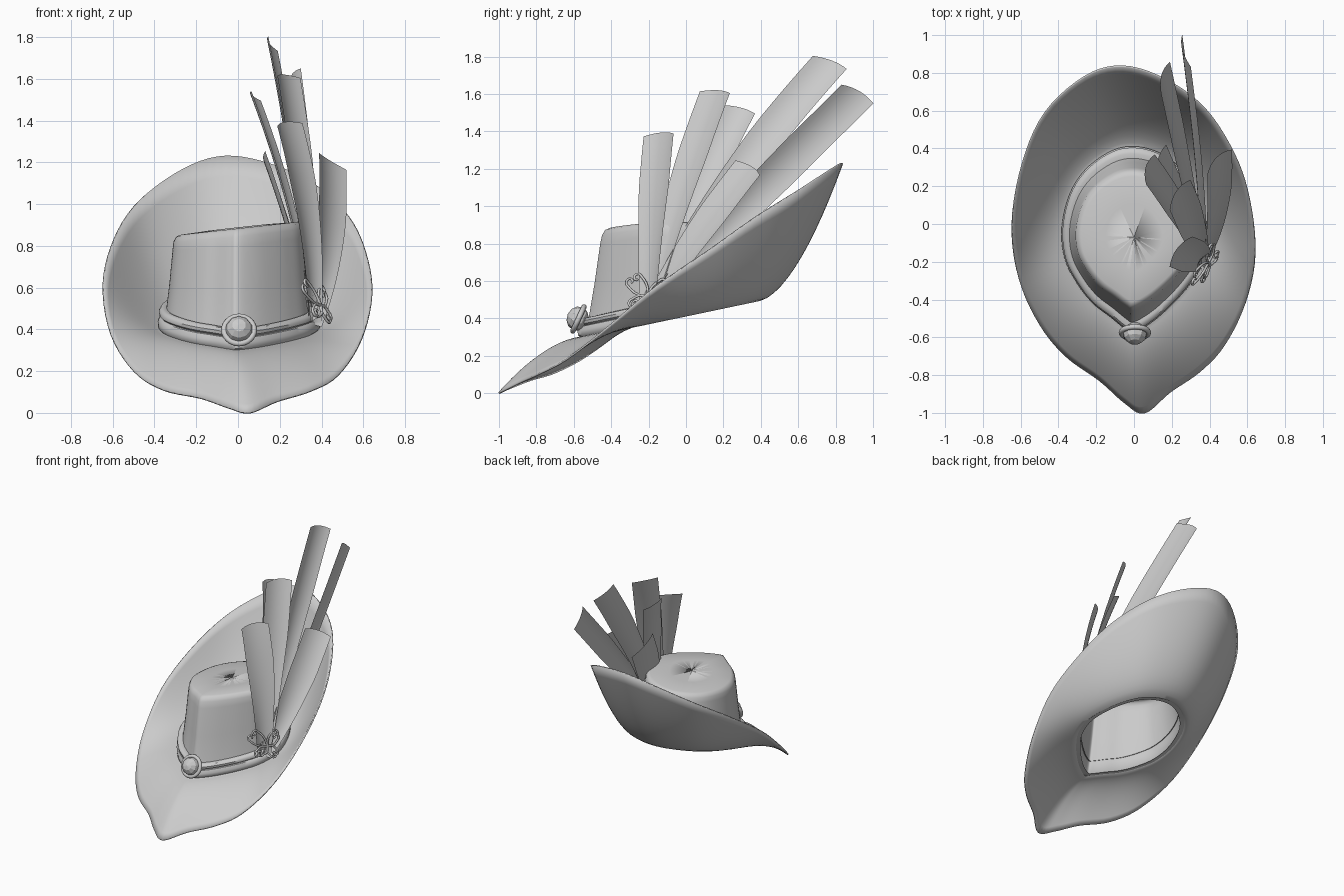
import bpy, bmesh, math
from mathutils import Vector

if "Cube" in bpy.data.objects:
    bpy.data.objects.remove(bpy.data.objects["Cube"])

# matching outlines: brim edge (x, y, z) and crown base (x, y), starting at the front tip
RIM = [(.055, -1, 0), (.19, -.89, .055), (.35, -.78, .105), (.48, -.64, .18), (.59, -.42, .35),
       (.64, -.16, .57), (.61, .13, .77), (.53, .37, .94), (.375, .61, 1.09), (.165, .765, 1.19),
       (-.06, .835, 1.23), (-.26, .78, 1.17), (-.47, .59, 1.02), (-.59, .32, .84), (-.645, 0, .62),
       (-.61, -.29, .38), (-.5, -.53, .2), (-.36, -.70, .11), (-.18, -.83, .07), (-.05, -.945, .025)]
BASE = [(0, -.56), (.1, -.5), (.2, -.41), (.28, -.32), (.345, -.22), (.38, -.09), (.36, .05),
        (.30, .19), (.21, .31), (.1, .375), (-.02, .395), (-.13, .365), (-.25, .275), (-.33, .15),
        (-.37, -.02), (-.355, -.18), (-.29, -.31), (-.21, -.41), (-.12, -.48), (-.04, -.545)]
CX, CY = 0, -.07


def closed_spline(pts, steps=5):
    """Smooth closed curve through the given points."""
    pts = [Vector(p if len(p) == 3 else (*p, 0)) for p in pts]
    n, out = len(pts), []
    for i in range(n):
        a, b, c, d = (pts[(i + k) % n] for k in (-1, 0, 1, 2))
        for s in range(steps):
            t = s / steps
            out.append(.5 * (2 * b + (c - a) * t + (2 * a - 5 * b + 4 * c - d) * t * t
                             + (3 * b - a - 3 * c + d) * t ** 3))
    return out


def add_mesh(name, rows, wrap=False, smooth=40):
    """Loft rows of points into a surface."""
    m = len(rows[0])
    verts = [tuple(p) for r in rows for p in r]
    faces = []
    for j in range(len(rows) - 1):
        for i in range(m if wrap else m - 1):
            k = (i + 1) % m
            faces.append((j * m + i, j * m + k, (j + 1) * m + k, (j + 1) * m + i))
    me = bpy.data.meshes.new(name)
    me.from_pydata(verts, [], faces)
    bm = bmesh.new()
    bm.from_mesh(me)
    bmesh.ops.remove_doubles(bm, verts=bm.verts, dist=1e-5)
    bmesh.ops.recalc_face_normals(bm, faces=bm.faces)
    bm.to_mesh(me)
    bm.free()
    ob = bpy.data.objects.new(name, me)
    bpy.context.collection.objects.link(ob)
    smooth_by_angle(ob, smooth)
    return ob


def smooth_by_angle(ob, deg):
    bpy.ops.object.select_all(action='DESELECT')
    ob.select_set(True)
    bpy.context.view_layer.objects.active = ob
    bpy.ops.object.shade_smooth_by_angle(angle=math.radians(deg))


rim, base = closed_spline(RIM), closed_spline(BASE)


def seat(p):
    """Height of the tilted crown base."""
    return .415 + .21 * p.y


def scaled(p, sx, sy):
    return CX + (p.x - CX) * sx, CY + (p.y - CY) * sy


# hat body: brim sweeping in to the crown
rows = []
for k in range(12, -1, -1):
    t = k / 12
    f = .12 * t + .88 * t ** 1.75
    rows.append([(b.x + (r.x - b.x) * t, b.y + (r.y - b.y) * t,
                  max(0, seat(b) + (r.z - seat(b)) * f)) for r, b in zip(rim, base)])
for sx, sy, h in [(.95, .95, .03), (.92, .91, .15), (.87, .84, .5), (.83, .78, .86),
                  (.82, .76, .94), (.79, .73, .985), (.75, .69, 1), (.4, .38, 1.01), (0, 0, 1.01)]:
    ring = []
    for b in base:
        x, y = scaled(b, sx, sy)
        top = .878 + .11 * x
        ring.append((x, y, seat(b) + (top - seat(b)) * h))
    rows.append(ring)
hat = add_mesh("hat_body", rows, True, 50)
mod = hat.modifiers.new("felt", 'SOLIDIFY')
mod.thickness, mod.offset = .01, 0

# hat band with rolled upper edge
profile = [(-.04, 0), (.0, 0), (.012, .012), (.014, .035), (.004, .058), (-.004, .062),
           (.006, .07), (.008, .085), (-.002, .1), (-.02, .106), (-.05, .1)]
add_mesh("hat_band", [[(*scaled(b, 1 + o / .4, 1 + o / .4), seat(b) + h) for b in base]
                      for o, h in profile], True)

# front brooch: ring, backing and faceted gem
facing = Vector((0, -.9, .42)).normalized()
rot = facing.to_track_quat('Z', 'Y').to_euler()
centre = Vector((.005, -.575, .397))
bpy.ops.mesh.primitive_torus_add(location=centre, rotation=rot, major_radius=.072,
                                 minor_radius=.014, major_segments=32, minor_segments=8)
bpy.context.object.name = "brooch_ring"
smooth_by_angle(bpy.context.object, 60)
bpy.ops.mesh.primitive_uv_sphere_add(segments=10, ring_count=6, radius=1,
                                     location=centre + facing * .005, rotation=rot)
gem = bpy.context.object
gem.name = "brooch_gem"
gem.scale = (.066, .066, .058)


# feathers: tip edge corners and bend control point
ROOT = Vector((.36, -.2, .43))
FEATHERS = [((.18, -.22, 1.37), (.30, -.06, 1.385), (.37, -.19, .9)),
            ((.18, .08, 1.61), (.29, .24, 1.60), (.34, -.07, 1.0)),
            ((.055, .21, 1.535), (.10, .37, 1.49), (.29, .0, .95)),
            ((.135, .68, 1.80), (.18, .86, 1.73), (.29, .17, 1.1)),
            ((.29, .83, 1.65), (.245, 1.0, 1.55), (.37, .15, .85)),
            ((.38, .27, 1.24), (.51, .40, 1.16), (.46, -.02, .75)),
            ((.12, .22, 1.25), (.16, .42, 1.13), (.28, 0, .8))]
for n, (a, b, c) in enumerate(FEATHERS):
    a, b, c = Vector(a), Vector(b), Vector(c)
    tip, across = (a + b) / 2, b - a
    rows = []
    for k in range(17):
        t = k / 16
        p = ROOT * (1 - t) ** 2 + c * 2 * t * (1 - t) + tip * t * t
        d = ((c - ROOT) * (1 - t) + (tip - c) * t).normalized()
        normal = d.cross(across).normalized()
        width = across * (.5 + .5 * min(1, t * 1.4))
        row = []
        for i in range(9):
            s = i / 8 - .5
            arch = 1 - 4 * s * s
            row.append(p + width * s + normal * .022 * (arch - .5)
                       + d * (.02 * arch if k == 16 else 0))
        rows.append(row)
    add_mesh(f"feather_{n + 1}", rows)

# filigree clasp at the feather roots: scrolls curling at the ends
origin = Vector((.385, -.2, .51))
u = Vector((.35, .9, .2)).normalized()
v = Vector((-.4, -.1, .9)).normalized()
out = u.cross(v).normalized()
SCROLLS = [(100, .13, 1), (140, .14, -1), (175, .09, 1), (215, .07, -1), (265, .07, 1),
           (320, .07, -1), (5, .09, 1), (45, .11, -1)]
cu = bpy.data.curves.new("filigree_clasp", 'CURVE')
cu.dimensions = '3D'
cu.bevel_depth, cu.bevel_resolution = .007, 1
for ang, length, side in SCROLLS:
    ang = math.radians(ang)
    d, e = (math.cos(ang), math.sin(ang)), (-math.sin(ang) * side, math.cos(ang) * side)
    flat = [(length * k / 5, -.015 * math.sin(math.pi * k / 5)) for k in range(6)]
    for k in range(1, 15):
        r, w = .026 * (1 - k / 22), k * .36
        flat.append((length + r * math.sin(w), .026 - r * math.cos(w)))
    sp = cu.splines.new('POLY')
    sp.points.add(len(flat) - 1)
    for pt, (f, g) in zip(sp.points, flat):
        q = origin + u * (f * d[0] + g * e[0]) + v * (f * d[1] + g * e[1]) + out * .012
        pt.co = (*q, 1)
bpy.context.collection.objects.link(bpy.data.objects.new("filigree_clasp", cu))
